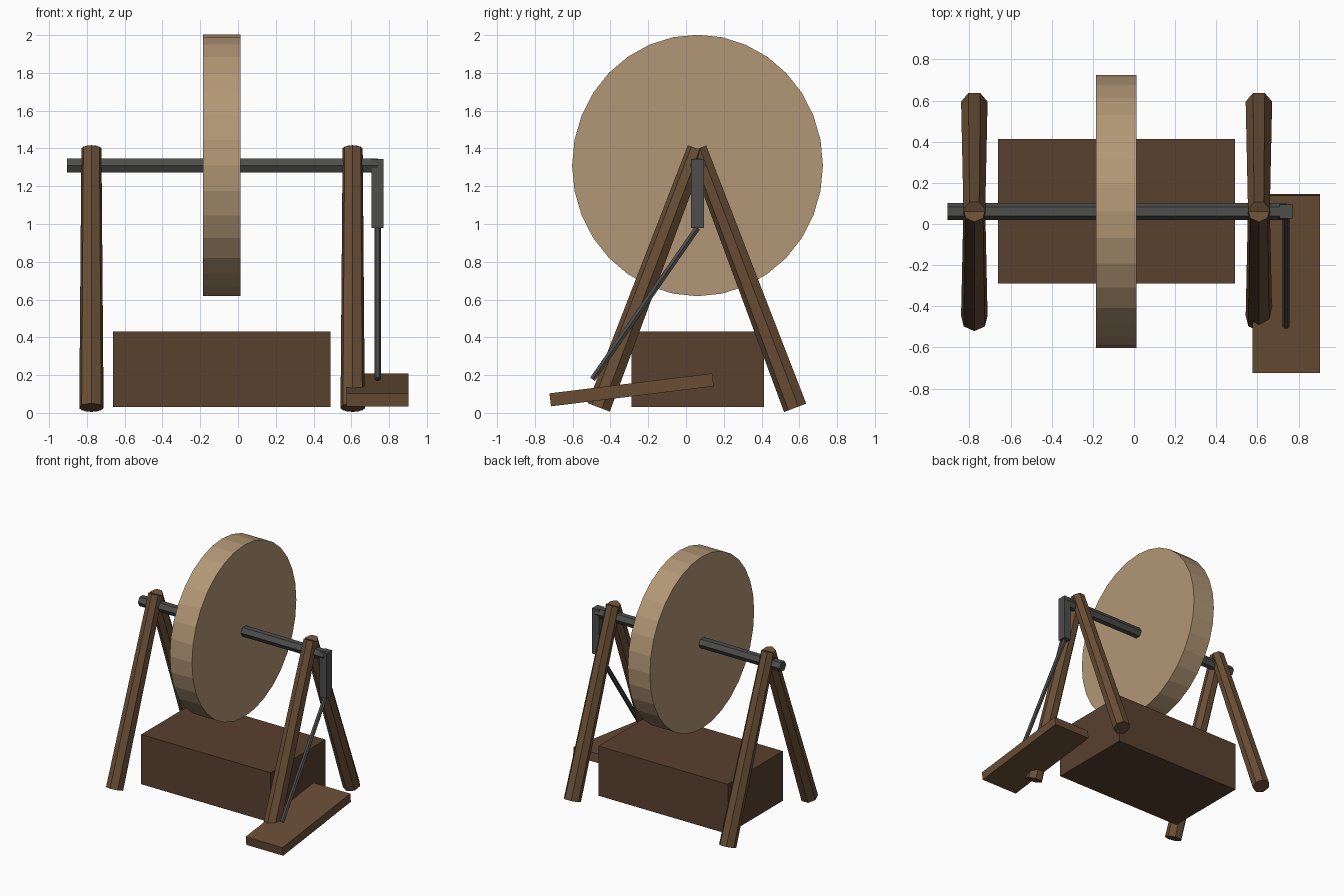
import bpy
import bmesh
from math import sin, cos, pi, atan2
from mathutils import Vector, Matrix

if "Cube" in bpy.data.objects:
    bpy.data.objects.remove(bpy.data.objects["Cube"])


def material(name, rgb):
    m = bpy.data.materials.new(name)
    m.diffuse_color = (*rgb, 1)
    m.use_nodes = True
    m.node_tree.nodes["Principled BSDF"].inputs["Base Color"].default_value = m.diffuse_color
    return m


STONE = material("sandstone", (0.45, 0.31, 0.18))
WOOD = material("wood", (0.14, 0.075, 0.036))
DARK_WOOD = material("dark_wood", (0.10, 0.052, 0.028))
IRON = material("iron", (0.075, 0.075, 0.073))


def finish(name, bm, mat):
    bmesh.ops.recalc_face_normals(bm, faces=bm.faces)
    me = bpy.data.meshes.new(name)
    bm.to_mesh(me)
    bm.free()
    me.materials.append(mat)
    ob = bpy.data.objects.new(name, me)
    bpy.context.collection.objects.link(ob)
    return ob


def bar(name, a, b, r1, r2, sides, up, mat, stretch=1.0):
    """Tapered prism from a to b; the first corner points along 'up'."""
    a, b = Vector(a), Vector(b)
    d = (b - a).normalized()
    u = Vector(up)
    u = (u - d * u.dot(d)).normalized()
    w = d.cross(u)
    bm = bmesh.new()
    rings = []
    for p, r in ((a, r1), (b, r2)):
        angles = [2 * pi * i / sides for i in range(sides)]
        rings.append([bm.verts.new(p + u * r * cos(t) + w * r * stretch * sin(t))
                      for t in angles])
    for ring in rings:
        bm.faces.new(ring)
    for i in range(sides):
        j = (i + 1) % sides
        bm.faces.new((rings[0][i], rings[0][j], rings[1][j], rings[1][i]))
    return finish(name, bm, mat)


def box(name, center, size, mat, tilt=0.0):
    bm = bmesh.new()
    bmesh.ops.create_cube(bm, size=1, matrix=Matrix.Translation(center)
                          @ Matrix.Rotation(tilt, 4, 'X')
                          @ Matrix.Diagonal((*size, 1)))
    return finish(name, bm, mat)


CY, CZ = 0.061, 1.31   # axle line

# Slightly oval grinding wheel
bar("grinding_wheel", (-0.185, CY, CZ), (0.012, CY, CZ), 0.692, 0.692, 32,
    (0, 0, 1), STONE, stretch=0.664 / 0.692)

# Hexagonal axle
bar("axle", (-0.906, CY, CZ), (0.742, CY, CZ), 0.042, 0.042, 6, (0, 1, 0), IRON)

# A-frame legs, seven-sided and tapered
for side, x in (("left", -0.776), ("right", 0.607)):
    for end, s in (("front", -1), ("back", 1)):
        bar(f"{side}_{end}_leg", (x, CY + s * 0.52, 0.028), (x, CY, 1.398),
            0.066, 0.0545, 7, (0, -1, 0), WOOD)

# Water trough
box("trough", (-0.085, 0.062, 0.23), (1.152, 0.7, 0.4), DARK_WOOD)

# Crank arm, connecting rod and treadle
box("crank_arm", (0.739, CY, 1.162), (0.062, 0.068, 0.366), IRON)
bar("connecting_rod", (0.739, CY, 0.98), (0.739, -0.495, 0.178),
    0.0175, 0.0175, 6, (1, 0, 0), IRON)
box("treadle", (0.739, -0.288, 0.122), (0.328, 0.868, 0.069), WOOD,
    tilt=atan2(0.106, 0.862))
